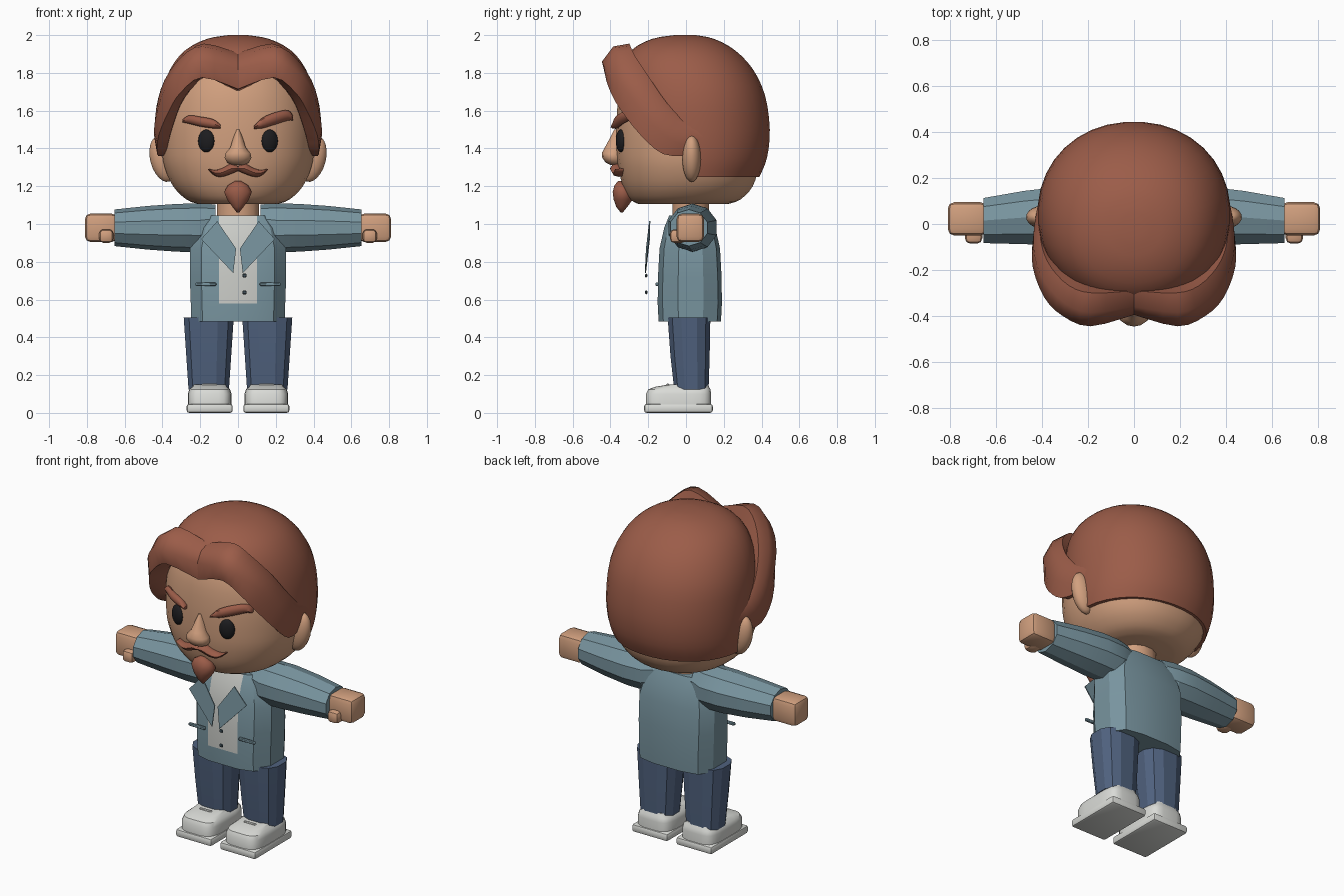
import bpy, bmesh, math
from mathutils import Vector, Matrix

if "Cube" in bpy.data.objects:
    bpy.data.objects.remove(bpy.data.objects["Cube"])


def material(name, r, g, b):
    m = bpy.data.materials.new(name)
    m.diffuse_color = (r, g, b, 1)
    m.use_nodes = True
    m.node_tree.nodes["Principled BSDF"].inputs["Base Color"].default_value = m.diffuse_color
    return m


HAIR = material("auburn hair", .33, .108, .066)
SKIN = material("skin", .64, .35, .21)
TEAL = material("jacket teal", .19, .30, .35)
DENIM = material("denim", .08, .122, .21)
WHITE = material("shoe white", .70, .71, .68)
SHIRT = material("shirt grey", .60, .61, .58)
DARK = material("eye black", .012, .012, .014)
TRIM = material("dark trim", .05, .08, .10)


def finish(name, bm, mats, angle=40):
    bmesh.ops.recalc_face_normals(bm, faces=bm.faces)
    me = bpy.data.meshes.new(name)
    bm.to_mesh(me)
    bm.free()
    for m in (mats if isinstance(mats, list) else [mats]):
        me.materials.append(m)
    me.shade_smooth()
    me.set_sharp_from_angle(angle=math.radians(angle))
    ob = bpy.data.objects.new(name, me)
    bpy.context.collection.objects.link(ob)
    return ob


def loft_bm(rings):
    bm = bmesh.new()
    vs = [[bm.verts.new(p) for p in r] for r in rings]
    n = len(rings[0])
    for a, b in zip(vs, vs[1:]):
        for i in range(n):
            j = (i + 1) % n
            bm.faces.new((a[i], a[j], b[j], b[i]))
    bm.faces.new(vs[0])
    bm.faces.new(vs[-1])
    return bm


def loft(name, rings, mats, angle=40):
    return finish(name, loft_bm(rings), mats, angle)


def spline(pts, k):
    """Catmull-Rom resampling of a list of tuples."""
    pts = [Vector(p) for p in pts]
    out = []
    for i in range(len(pts) - 1):
        p0, p1, p2 = pts[max(i - 1, 0)], pts[i], pts[i + 1]
        p3 = pts[min(i + 2, len(pts) - 1)]
        for s in range(k):
            t = s / k
            out.append(.5 * (2 * p1 + (p2 - p0) * t + (2 * p0 - 5 * p1 + 4 * p2 - p3) * t * t
                             + (3 * p1 - p0 - 3 * p2 + p3) * t ** 3))
    return out + [pts[-1]]


def spow(v, e):
    return math.copysign(abs(v) ** e, v)


def oval(z, rx, yf, yb, n=32, p=2.0, x0=0.0):
    """Horizontal superellipse from y=yf to y=yb."""
    c, r = (yf + yb) / 2, (yb - yf) / 2
    angs = [2 * math.pi * (i + .5) / n for i in range(n)]
    return [(x0 + rx * spow(math.cos(a), 2 / p), c + r * spow(math.sin(a), 2 / p), z) for a in angs]


def box(name, x, y, z, mat, bevel=0.0, seg=2):
    bm = bmesh.new()
    bmesh.ops.create_cube(bm, size=1)
    for v in bm.verts:
        v.co = [(r[0] + r[1]) / 2 + c * (r[1] - r[0]) for c, r in zip(v.co, (x, y, z))]
    if bevel:
        bmesh.ops.bevel(bm, geom=bm.edges[:], offset=bevel, segments=seg, profile=.5, affect='EDGES')
    return finish(name, bm, mat)


def ball(name, loc, size, mat, rot=(0, 0, 0)):
    bm = bmesh.new()
    bmesh.ops.create_uvsphere(bm, u_segments=20, v_segments=12, radius=1)
    bm.transform(Matrix.Diagonal((*size, 1)))
    for ang, axis in zip(rot, 'XYZ'):
        bm.transform(Matrix.Rotation(ang, 4, axis))
    bm.transform(Matrix.Translation(loc))
    return finish(name, bm, mat)


def mir(sx, lo, hi):
    return sorted((sx * lo, sx * hi))


# Head
HEAD = spline([(1.105, .21, -.25, .22), (1.13, .275, -.295, .29), (1.2, .345, -.335, .355),
               (1.3, .39, -.36, .385), (1.4, .405, -.37, .40), (1.55, .405, -.37, .40),
               (1.7, .375, -.352, .375), (1.82, .30, -.30, .31), (1.9, .19, -.2, .21)] and
              [Vector(v) for v in [(1.105, .21, -.25, .22), (1.13, .275, -.295, .29), (1.2, .345, -.335, .355),
               (1.3, .39, -.36, .385), (1.4, .405, -.37, .40), (1.55, .405, -.37, .40),
               (1.7, .375, -.352, .375), (1.82, .30, -.30, .31), (1.9, .19, -.2, .21)]], 3)
loft("head", [oval(*r, p=2.2) for r in HEAD], SKIN, 60)


def face_y(x, z):
    """Front surface of the head at x, z."""
    for a, b in zip(HEAD, HEAD[1:]):
        if a[0] <= z <= b[0]:
            r = a.lerp(b, (z - a[0]) / (b[0] - a[0]))
            return (r[2] + r[3]) / 2 - (r[3] - r[2]) / 2 * (1 - (abs(x) / r[1]) ** 2.2) ** (1 / 2.2)
    return -.3


# Hair cap, cut along the nape and the slanted hairline
CAP = spline([Vector(v) for v in [(1.2, .375, -.33, .365), (1.25, .393, -.34, .39), (1.35, .413, -.35, .43),
              (1.5, .42, -.36, .445), (1.68, .408, -.36, .42), (1.82, .36, -.35, .355),
              (1.92, .28, -.29, .26), (1.98, .165, -.18, .15), (2.0, .05, -.06, .05)]], 3)
bm = loft_bm([oval(*r, n=36, p=2.1) for r in CAP])
for co, no in [((0, .05, 1.25), (0, 0, -1)), ((0, .05, 1.25), (0, -.60, -.38))]:
    cut = bmesh.ops.bisect_plane(bm, geom=bm.verts[:] + bm.edges[:] + bm.faces[:],
                                 plane_co=co, plane_no=no, clear_outer=True)
    bmesh.ops.holes_fill(bm, edges=[e for e in bm.edges if e.is_boundary], sides=0)
finish("hair_cap", bm, HAIR, 45)

# Swept fringe locks: rails along the lower edge, two outer edges and the upper edge
RAILS = [
    [(0, -.33, 1.70), (.17, -.335, 1.78), (.25, -.32, 1.72), (.31, -.27, 1.62), (.36, -.2, 1.47), (.38, -.1, 1.37), (.38, .02, 1.37)],
    [(0, -.385, 1.715), (.19, -.425, 1.775), (.30, -.40, 1.70), (.36, -.35, 1.61), (.42, -.24, 1.47), (.428, -.12, 1.37), (.405, .02, 1.36)],
    [(0, -.395, 1.82), (.19, -.445, 1.86), (.31, -.40, 1.81), (.39, -.32, 1.71), (.44, -.19, 1.54), (.44, -.07, 1.44), (.415, .06, 1.41)],
    [(0, -.36, 1.88), (.19, -.385, 1.94), (.30, -.345, 1.885), (.39, -.25, 1.76), (.432, -.14, 1.62), (.435, -.02, 1.51), (.415, .1, 1.46)],
    [(0, -.29, 1.905), (.18, -.30, 1.955), (.28, -.27, 1.89), (.36, -.19, 1.77), (.40, -.1, 1.64), (.41, 0, 1.54), (.405, .13, 1.49)],
    [(0, -.25, 1.78), (.15, -.25, 1.8), (.2, -.22, 1.76), (.28, -.17, 1.68), (.33, -.1, 1.55), (.36, 0, 1.46), (.37, .08, 1.42)]]
for sx, side in ((1, "left"), (-1, "right")):
    rails = [spline(r, 3) for r in RAILS]
    loft("fringe_" + side, [[(sx * p.x, p.y, p.z) for p in st] for st in zip(*rails)], HAIR, 50)


# Facial hair: tapered tubes that follow the face
def strip(name, pts, depth=.025):
    rings = []
    for x, z, r in spline(pts, 3):
        y = face_y(x, z) - .008
        rings.append([(x, y + depth * math.cos(a), z + r * math.sin(a))
                      for a in [math.tau * i / 8 for i in range(8)]])
    loft(name, rings, HAIR, 50)


strip("brow_left", [(.085, 1.512, .008), (.13, 1.535, .028), (.2, 1.56, .032), (.265, 1.575, .027), (.292, 1.56, .012)])
strip("brow_right", [(-.092, 1.515, .01), (-.13, 1.53, .024), (-.2, 1.542, .026), (-.26, 1.553, .022), (-.295, 1.545, .007)])
for sx, side in ((1, "left"), (-1, "right")):
    strip("moustache_" + side, [(0, 1.293, .012), (sx * .035, 1.293, .027), (sx * .08, 1.274, .023),
                                (sx * .12, 1.27, .016), (sx * .16, 1.29, .003)], .035)
loft("goatee", [oval(*r, n=12) for r in [
    (1.06, .006, -.345, -.335), (1.09, .03, -.37, -.31), (1.13, .06, -.385, -.28), (1.17, .076, -.39, -.28),
    (1.205, .055, -.38, -.3), (1.228, .015, -.36, -.33)]], HAIR, 60)

# Nose, eyes, ears, neck
loft("nose", [oval(*r, n=14) for r in [
    (1.312, .03, -.40, -.33), (1.325, .058, -.425, -.33), (1.35, .073, -.443, -.33), (1.375, .068, -.446, -.33),
    (1.405, .042, -.43, -.33), (1.45, .028, -.405, -.33), (1.5, .008, -.38, -.34)]], SKIN, 60)
for sx, side in ((1, "left"), (-1, "right")):
    ball("eye_" + side, (sx * .168, -.345, 1.44), (.045, .024, .06), DARK, (0, 0, sx * .32))
    ball("ear_" + side, (sx * .395, .03, 1.345), (.07, .05, .125), SKIN, (0, sx * .25, 0))
loft("neck", [oval(1.0, .115, -.075, .125, 12), oval(1.13, .115, -.075, .125, 12)], SKIN)

# Jacket body with shirt front
SECTION = [(.1, -.145), (.19, -.12), (.25, -.04), (.25, .09), (.2, .165), (.09, .185)]
SECTION += [(-x, y) for x, y in reversed(SECTION)]
rings = []
for z, sx, sy in [(.485, .99, 1), (.58, 1.0, 1.03), (.72, 1.02, 1.02), (.87, 1.02, .97), (.98, .9, .82), (1.045, .7, .66)]:
    rings.append([(x * (sx if abs(x) > .11 else 1), .02 + (y - .02) * sy, z) for x, y in SECTION])
torso = loft("jacket_body", rings, [TEAL, SHIRT], 20)
for f in torso.data.polygons:
    if f.center.z > .58 and f.normal.y < -.5 and abs(f.center.x) < .03 and f.normal.z < .9:
        f.material_index = 1

# Lapels
for sx, side in ((1, "left"), (-1, "right")):
    shape = [(.11, -.195, 1.015), (.195, -.197, .92), (.025, -.218, .74), (.01, -.212, .87)]
    loft("lapel_" + side, [[(sx * x, y + d, z) for x, y, z in shape] for d in (0, .006)], TEAL, 20)
    box("pocket_" + side, mir(sx, .115, .225), (-.162, -.145), (.672, .69), TEAL, .004, 1)
for i, z in enumerate((.727, .638)):
    box("button_%d" % i, (.023, .045), (-.216, -.205), (z - .01, z + .01), TRIM, .004, 1)

# Sleeves, hands, thumbs, legs and shoes
for sx, side in ((1, "left"), (-1, "right")):
    arm = []
    for x, cy, ry, cz, rz in [(.12, .03, .10, .995, .105), (.2, .035, .125, .98, .125), (.32, .035, .13, .98, .123),
                              (.48, .028, .118, .98, .112), (.655, .015, .1, .98, .094)]:
        arm.append([(sx * x, cy + ry * 1.03 * math.cos(a), cz + rz * 1.03 * math.sin(a))
                    for a in [math.tau * (i + .5) / 10 for i in range(10)]])
    loft("sleeve_" + side, arm, TEAL, 20)
    box("hand_" + side, mir(sx, .64, .81), (-.05, .095), (.905, 1.055), SKIN, .028, 2)
    box("thumb_" + side, mir(sx, .66, .735), (-.085, .0), (.9, .972), SKIN, .022, 2)
    loft("trouser_leg_" + side, [oval(z, rx, yf, yb, 12, 2.6, sx * .155) for z, rx, yf, yb in [
        (.125, .11, -.065, .122), (.3, .122, -.085, .128), (.505, .136, -.1, .132)]], DENIM, 20)
    box("shoe_sole_" + side, mir(sx, .028, .272), (-.222, .142), (0, .048), WHITE, .014, 2)
    bm = loft_bm([oval(z, rx, yf, yb, 24, 4.5, sx * .15) for z, rx, yf, yb in [
        (.045, .116, -.213, .134), (.10, .116, -.213, .134), (.125, .108, -.2, .13),
        (.138, .092, -.165, .122), (.15, .085, -.09, .118)]])
    finish("shoe_upper_" + side, bm, WHITE, 35)
    box("shoe_lace_" + side, mir(sx, .11, .19), (-.105, -.09), (.14, .155), WHITE, .004, 1)
